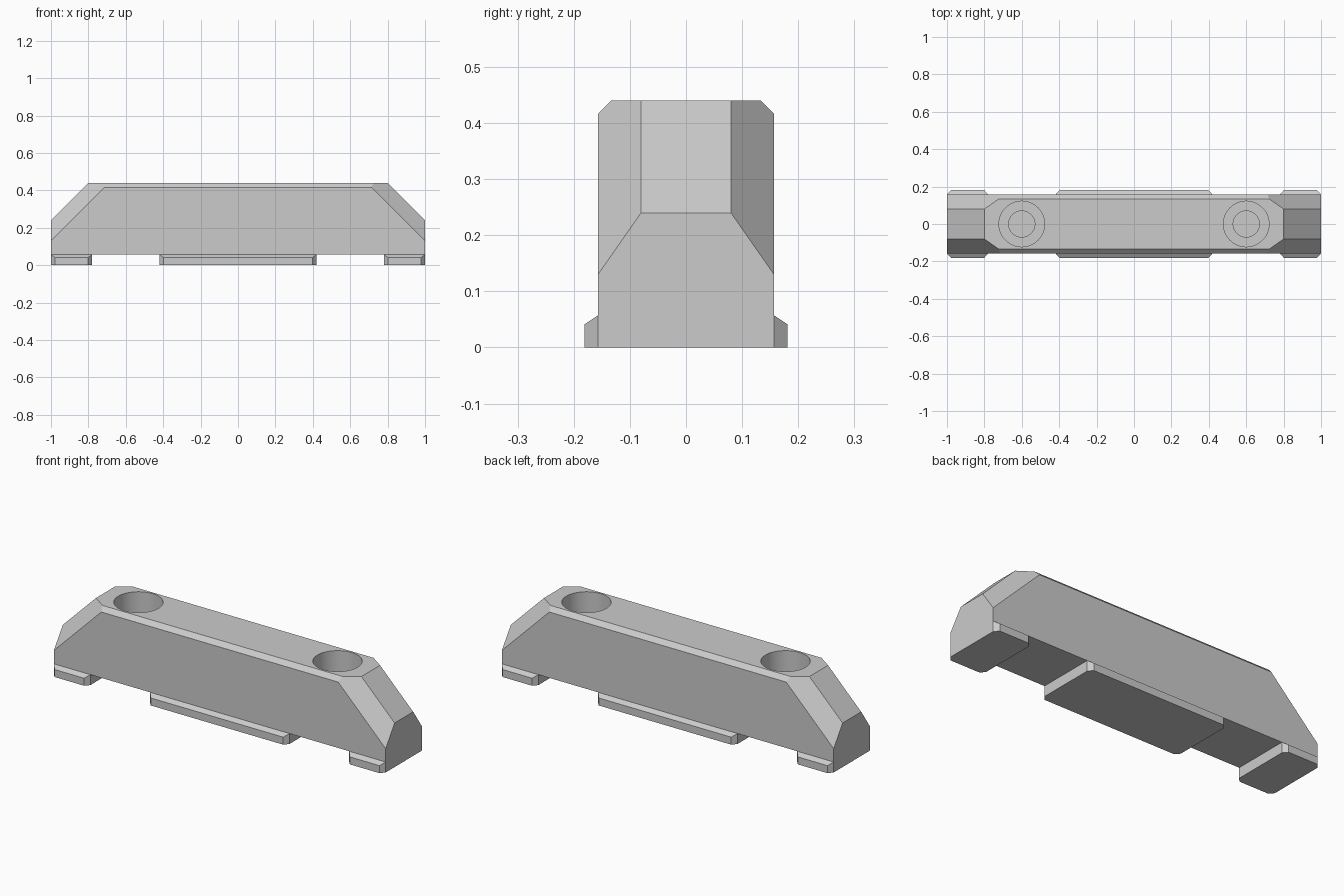
import bpy, bmesh
from mathutils import Matrix, Vector

default = bpy.data.objects.get("Cube")
if default:
    bpy.data.objects.remove(default, do_unlink=True)

GREY = (0.6, 0.6, 0.6, 1.0)
mat = bpy.data.materials.new("plain_grey")
mat.use_nodes = True
mat.diffuse_color = GREY
mat.node_tree.nodes["Principled BSDF"].inputs["Base Color"].default_value = GREY

TOP, HALF_W, FLANGE_W, FOOT_H = 0.44, 0.157, 0.181, 0.057


def block(x0, x1, half_w, z0, z1):
    bm = bmesh.new()
    size = Vector((x1 - x0, 2 * half_w, z1 - z0))
    mid = Vector(((x0 + x1) / 2, 0, (z0 + z1) / 2))
    bmesh.ops.create_cube(bm, size=1, matrix=Matrix.Translation(mid) @ Matrix.Diagonal(size.to_4d()))
    return bm


def slice_off(bm, point, normal):
    """Remove everything beyond the plane and cap the cut."""
    geom = bm.verts[:] + bm.edges[:] + bm.faces[:]
    bmesh.ops.bisect_plane(bm, geom=geom, dist=1e-5, plane_co=point,
                           plane_no=Vector(normal).normalized(), clear_outer=True)
    bmesh.ops.holes_fill(bm, edges=[e for e in bm.edges if e.is_boundary], sides=0)


def finish(bm, name):
    bmesh.ops.remove_doubles(bm, verts=bm.verts[:], dist=1e-4)
    bmesh.ops.recalc_face_normals(bm, faces=bm.faces[:])
    mesh = bpy.data.meshes.new(name)
    bm.to_mesh(mesh)
    bm.free()
    mesh.materials.append(mat)
    ob = bpy.data.objects.new(name, mesh)
    bpy.context.collection.objects.link(ob)
    return ob


def drill(ob, x, radius, floor):
    """Cut a blind round hole from the top down to the floor height."""
    bm = bmesh.new()
    top = TOP + 0.1
    bmesh.ops.create_cone(bm, cap_ends=True, segments=64, radius1=radius, radius2=radius,
                          depth=top - floor, matrix=Matrix.Translation((x, 0, (top + floor) / 2)))
    cutter = finish(bm, "hole_cutter")
    cutter.hide_render = True
    mod = ob.modifiers.new("hole", "BOOLEAN")
    mod.operation, mod.solver, mod.object = "DIFFERENCE", "EXACT", cutter
    bpy.context.view_layer.objects.active = ob
    bpy.ops.object.modifier_apply(modifier=mod.name)
    bpy.data.objects.remove(cutter, do_unlink=True)


# Main bar: sloped ends, faceted corners, bevelled long top edges
bm = block(-1, 1, HALF_W, FOOT_H, TOP)
for sx in (-1, 1):
    slice_off(bm, (sx, 0, 0.24), (sx, 0, 1))
    for sy in (-1, 1):
        slice_off(bm, (sx, sy * 0.08, 0.24), (sx, sy * 1.43, 1))
for sy in (-1, 1):
    slice_off(bm, (0, sy * HALF_W, 0.416), (0, sy, 1))
bar = finish(bm, "main_bar")

# Stepped screw holes
for sx in (-1, 1):
    drill(bar, sx * 0.6, 0.122, 0.24)
    drill(bar, sx * 0.6, 0.07, 0.14)

# Feet with bevelled flanges
for name, x0, x1 in (("left_foot", 0.78, 1), ("right_foot", -1, -0.78), ("middle_foot", -0.42, 0.42)):
    bm = block(x0, x1, FLANGE_W, 0, FOOT_H)
    for sy in (-1, 1):
        slice_off(bm, (0, sy * HALF_W, FOOT_H), (0, sy * 0.016, 0.024))
        for x, sx in ((x0, -1), (x1, 1)):
            slice_off(bm, (x, sy * HALF_W, 0), (sx * 0.024, sy * 0.021, 0))
    finish(bm, name)

# Smooth hole walls, crisp edges elsewhere
bpy.ops.object.select_all(action="DESELECT")
bar.select_set(True)
bpy.context.view_layer.objects.active = bar
bpy.ops.object.shade_smooth_by_angle(angle=0.3)
